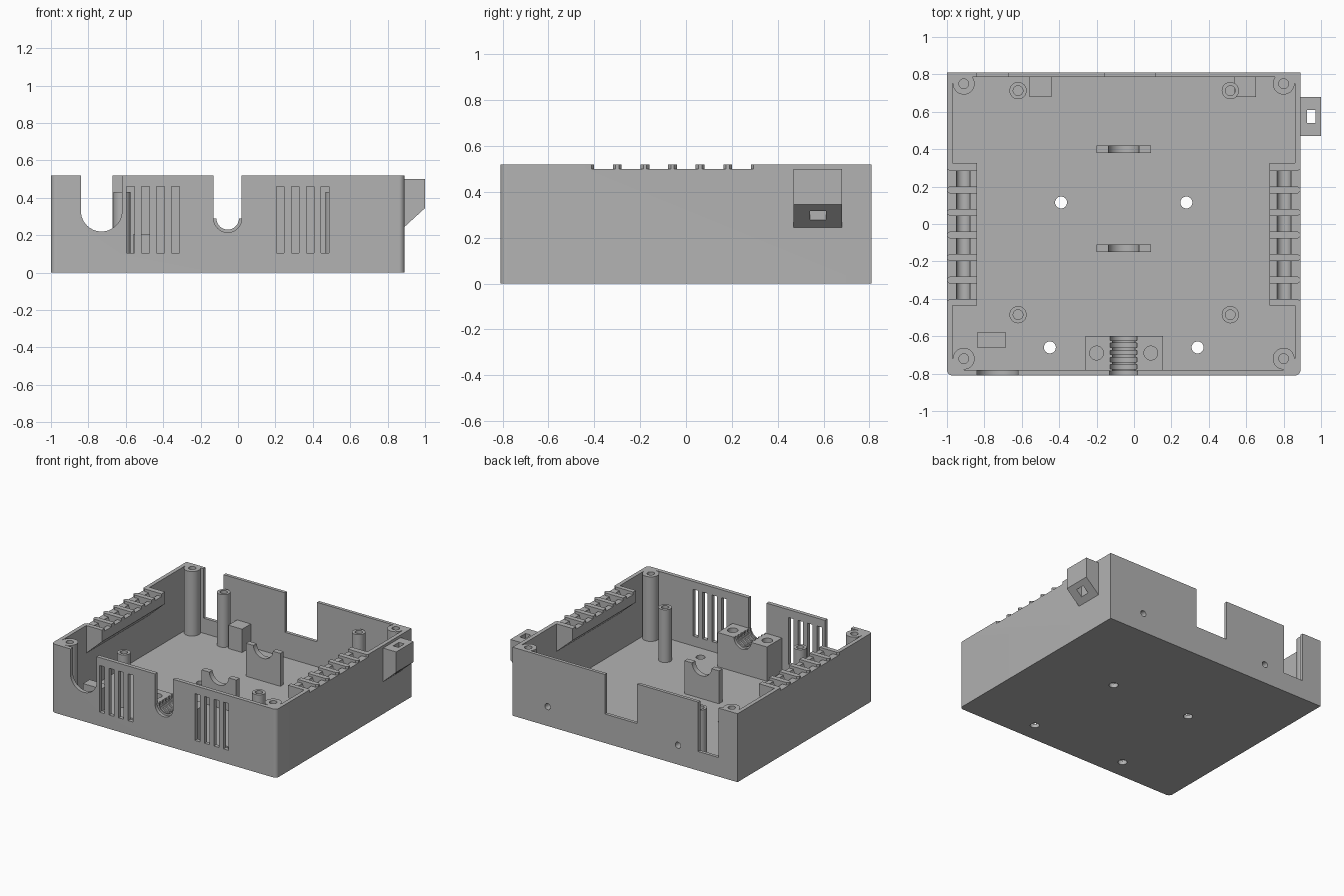
import bpy, bmesh, math

old = bpy.data.objects.get("Cube")
if old:
    bpy.data.objects.remove(old, do_unlink=True)

grey = bpy.data.materials.new("plain grey plastic")
grey.use_nodes = True
colour = (0.45, 0.45, 0.45, 1)
grey.diffuse_color = colour
grey.node_tree.nodes["Principled BSDF"].inputs["Base Color"].default_value = colour

L, R, F, B, TOP = -1.0, 0.89, -0.81, 0.81, 0.52   # outer case limits
T = 0.03                                          # wall and floor thickness
CABLE = -0.055                                    # cable centre line


def prism(name, pts, axis, lo, hi):
    """Extrude a flat outline along one axis."""
    place = {"x": lambda a, b, t: (t, a, b),
             "y": lambda a, b, t: (a, t, b),
             "z": lambda a, b, t: (a, b, t)}[axis]
    bm = bmesh.new()
    low = [bm.verts.new(place(a, b, lo)) for a, b in pts]
    high = [bm.verts.new(place(a, b, hi)) for a, b in pts]
    bm.faces.new(low)
    bm.faces.new(high)
    for i in range(len(pts)):
        j = (i + 1) % len(pts)
        bm.faces.new((low[i], low[j], high[j], high[i]))
    bmesh.ops.recalc_face_normals(bm, faces=bm.faces)
    me = bpy.data.meshes.new(name)
    bm.to_mesh(me)
    bm.free()
    me.materials.append(grey)
    ob = bpy.data.objects.new(name, me)
    bpy.context.scene.collection.objects.link(ob)
    return ob


def arc(a, b, r, start=0, end=360, n=32):
    full = end - start == 360
    steps = n if full else n + 1
    angles = [math.radians(start + (end - start) * i / n) for i in range(steps)]
    return [(a + r * math.cos(t), b + r * math.sin(t)) for t in angles]


def rect(a0, a1, b0, b1):
    return [(a0, b0), (a1, b0), (a1, b1), (a0, b1)]


def box(name, x0, x1, y0, y1, z0, z1):
    return prism(name, rect(x0, x1, y0, y1), "z", z0, z1)


def rod(name, a, b, r, axis, lo, hi):
    return prism(name, arc(a, b, r), axis, lo, hi)


def u_cut(a, b, r, lo, hi):
    """Round-bottomed slot, open at the top, running front to back."""
    pts = arc(a, b, r, 180, 360) + [(a + r, 0.6), (a - r, 0.6)]
    return prism("cutter", pts, "y", lo, hi)


def combine(ob, tools, operation="DIFFERENCE"):
    for tool in tools:
        tool.hide_render = True
        mod = ob.modifiers.new("cut", "BOOLEAN")
        mod.operation, mod.solver, mod.object = operation, "EXACT", tool
        bpy.context.view_layer.objects.active = ob
        bpy.ops.object.modifier_apply(modifier=mod.name)
        bpy.data.objects.remove(tool, do_unlink=True)
    return ob


# Grooves across the side rims, flared at the outer face
def rim_grooves(side):
    outer, inner = (L, -0.84) if side < 0 else (R, 0.725)
    tools = []
    for i in range(6):
        y = -0.36 + 0.1205 * i
        w, flare, e = 0.041, 0.053, outer + side * 0.02
        n = outer - side * 0.015
        pts = [(e, y - flare), (outer, y - flare), (n, y - w), (inner - side * 0.02, y - w),
               (inner - side * 0.02, y + w), (n, y + w), (outer, y + flare), (e, y + flare)]
        tools.append(prism("cutter", pts, "z", 0.5, 0.6))
    return tools


# Case shell: rounded front corners, square back corners
r = 0.03
outline = (arc(L + r, F + r, r, 180, 270, 8) + arc(R - r, F + r, r, 270, 360, 8)
           + [(R, B), (L, B)])
case = prism("case_shell", outline, "z", 0, TOP)
cuts = [box("cutter", L + T, R - T, F + T, B - 0.025, T, 0.7)]
cuts += [u_cut(-0.73, 0.33, 0.11, -0.9, -0.77),
         u_cut(CABLE, 0.29, 0.075, -0.9, -0.77)]
for start in (-0.595, 0.205):                      # front vent slots
    for i in range(4):
        x = start + 0.08 * i
        cuts.append(box("cutter", x, x + 0.042, -0.9, -0.77, 0.105, 0.46))
cuts += [box("cutter", -0.84, -0.67, 0.77, 0.9, 0.145, 0.7),   # rear openings
         box("cutter", -0.155, 0.115, 0.77, 0.9, 0.22, 0.7)]
for x in (-0.5, 0.595):                            # rear screw holes
    cuts.append(rod("cutter", x, 0.147, 0.023, "y", 0.77, 0.9))
for x, y in ((-0.39, 0.115), (0.28, 0.115), (-0.45, -0.66), (0.34, -0.66)):
    cuts.append(rod("cutter", x, y, 0.032, "z", -0.1, 0.1))
combine(case, cuts + rim_grooves(-1) + rim_grooves(1))

# Side rim ledges with a sloping underside and a trough along each
for side, name in ((-1, "right_rim_ledge"), (1, "left_rim_ledge")):
    wall, inner = (L + T, -0.84) if side < 0 else (R - T, 0.725)
    pts = [(wall, TOP), (inner, TOP), (inner, 0.43), (wall, 0.31)]
    ledge = prism(name, pts, "y", -0.435, 0.325)
    x = (L if side < 0 else R) - side * 0.0875
    troughs = [rod("cutter", x, 0.5, 0.037, "y", -0.36 + 0.1205 * i - 0.041,
                   -0.36 + 0.1205 * i + 0.041) for i in range(6)]
    combine(ledge, rim_grooves(side) + troughs)

# Corner screw posts joined to the walls by square webs
for x, sx in ((-0.91, -1), (0.8, 1)):
    for y, sy in ((-0.72, -1), (0.75, 1)):
        name = ("front" if sy < 0 else "back") + ("_right" if sx < 0 else "_left")
        post = rod(name + "_corner_post", x, y, 0.058, "z", 0.02, TOP)
        wx = L + 0.02 if sx < 0 else R - 0.02
        wy = F + 0.02 if sy < 0 else B - 0.02
        web = box("web", min(x, wx), max(x, wx), min(y, wy), max(y, wy), 0.02, TOP)
        combine(post, [web], "UNION")
        combine(post, [rod("cutter", x, y, 0.026, "z", 0.2, 0.7)])

# Board standoffs
for x in (-0.62, 0.515):
    for y in (-0.485, 0.713):
        name = ("front" if y < 0 else "back") + ("_right" if x < 0 else "_left")
        post = rod(name + "_standoff", x, y, 0.046, "z", 0.02, 0.43)
        combine(post, [rod("cutter", x, y, 0.026, "z", 0.15, 0.6)])

# Rear screw blocks
for x, name in ((-0.5, "right_rear_block"), (0.595, "left_rear_block")):
    block = box(name, x - 0.058, x + 0.058, 0.68, 0.787, 0.02, 0.207)
    combine(block, [rod("cutter", x, 0.147, 0.023, "y", 0.72, 0.9)])

# Small support under the round front opening
box("front_support", -0.84, -0.685, -0.66, -0.58, 0.02, 0.2)

# Cable saddles on the floor
for y, name in ((0.4, "back_saddle"), (-0.13, "front_saddle")):
    saddle = box(name, -0.2, 0.09, y - 0.02, y + 0.02, 0.02, 0.28)
    combine(saddle, [u_cut(CABLE, 0.285, 0.082, y - 0.1, y + 0.1)])

# Cable clamp block with a ribbed channel and two screw holes
clamp = box("cable_clamp_block", -0.26, 0.155, -0.785, -0.6, 0.02, 0.29)
tools = [u_cut(CABLE, 0.29, 0.06, -0.9, -0.5)]
for i in range(5):
    y = -0.775 + 0.038 * i
    tools.append(u_cut(CABLE, 0.29, 0.072, y, y + 0.024))
for x in (-0.2, 0.09):
    tools.append(rod("cutter", x, -0.69, 0.037, "z", 0.1, 0.5))
combine(clamp, tools)

# Outer side lug with a sloping underside and a slot through it
lug = prism("side_lug", [(R - 0.005, 0.5), (1, 0.5), (1, 0.345), (R - 0.005, 0.24)],
            "y", 0.47, 0.68)
combine(lug, [box("cutter", 0.925, 0.97, 0.54, 0.61, 0, 1)])

# Smooth the round walls, keep edges sharp
bpy.ops.object.select_all(action="DESELECT")
for ob in bpy.context.scene.objects:
    if ob.type == "MESH":
        ob.select_set(True)
        bpy.context.view_layer.objects.active = ob
bpy.ops.object.shade_smooth_by_angle(angle=math.radians(30))
